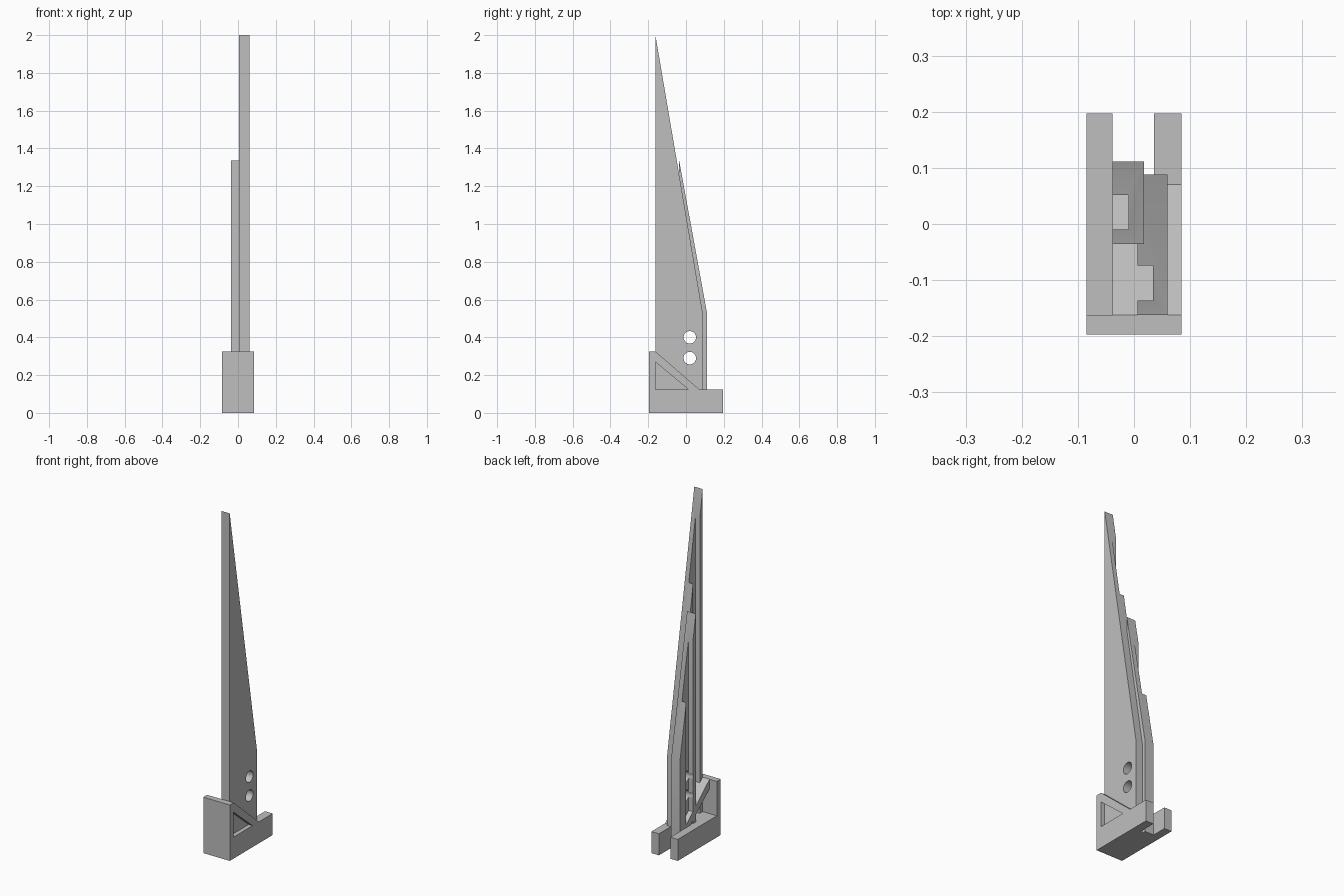
import bpy, bmesh, math
from mathutils import Matrix

cube = bpy.data.objects.get("Cube")
if cube:
    bpy.data.objects.remove(cube, do_unlink=True)

grey = bpy.data.materials.new("light_grey")
grey.use_nodes = True
grey.diffuse_color = (0.52, 0.52, 0.52, 1)
grey.node_tree.nodes["Principled BSDF"].inputs["Base Color"].default_value = grey.diffuse_color


def make_object(name, bm):
    bmesh.ops.recalc_face_normals(bm, faces=bm.faces)
    mesh = bpy.data.meshes.new(name)
    bm.to_mesh(mesh)
    bm.free()
    mesh.materials.append(grey)
    obj = bpy.data.objects.new(name, mesh)
    bpy.context.collection.objects.link(obj)
    return obj


def prism(name, x0, x1, profile):
    """Extrude a (y, z) profile along x."""
    bm = bmesh.new()
    face = bm.faces.new([bm.verts.new((x0, y, z)) for y, z in profile])
    side = bmesh.ops.extrude_face_region(bm, geom=[face])["geom"]
    verts = [v for v in side if isinstance(v, bmesh.types.BMVert)]
    bmesh.ops.translate(bm, verts=verts, vec=(x1 - x0, 0, 0))
    return make_object(name, bm)


def box(name, x0, x1, y0, y1, z0, z1):
    return prism(name, x0, x1, [(y0, z0), (y1, z0), (y1, z1), (y0, z1)])


def rod(name, y, z, radius):
    bm = bmesh.new()
    bmesh.ops.create_cone(bm, cap_ends=True, segments=40, radius1=radius, radius2=radius, depth=0.5,
                          matrix=Matrix.Translation((0, y, z)) @ Matrix.Rotation(math.pi / 2, 4, "Y"))
    return make_object(name, bm)


def cut(obj, cutters):
    for cutter in cutters:
        cutter.hide_render = True
        mod = obj.modifiers.new("cut", "BOOLEAN")
        mod.operation, mod.solver, mod.object = "DIFFERENCE", "EXACT", cutter
        bpy.context.view_layer.objects.active = obj
        bpy.ops.object.modifier_apply(modifier=mod.name)
        bpy.data.objects.remove(cutter, do_unlink=True)


HALF_W, HALF_L = 0.085, 0.197      # base half width and half length
FRONT, DECK, PLATE = -0.162, 0.125, 0.325
SLOT_L, SLOT_R = -0.038, 0.036     # slot between the rear rails

# L-shaped base with an open slot at the back
base = prism("base", -HALF_W, HALF_W,
             [(-HALF_L, 0), (HALF_L, 0), (HALF_L, DECK), (FRONT, DECK), (FRONT, PLATE), (-HALF_L, PLATE)])
cut(base, [box("slot_cutter", SLOT_L, SLOT_R, 0.07, 0.3, -0.1, 0.2)])

# Sloped brace with a triangular window
brace = prism("brace", SLOT_L, HALF_W, [(FRONT, DECK), (0.07, DECK), (FRONT, PLATE)])
cut(brace, [prism("window_cutter", -0.2, 0.2, [(FRONT, DECK), (0.012, DECK), (FRONT, 0.27)])])


def blade(name, x0, x1, y0, y1, top):
    """Tapered blade with a vertical groove on its -x face and two bolt holes."""
    obj = prism(name, x0, x1, [(y0, 0), (y1, 0), (y1, 0.53), (y0, top)])
    cut(obj, [box("groove_cutter", x0 - 0.05, x0 + 0.028, y0 + 0.026, y0 + 0.088, 0.06, 2.2)]
        + [rod("hole_cutter", 0.02, z, 0.033) for z in (0.29, 0.4)])
    bpy.ops.object.select_all(action="DESELECT")
    obj.select_set(True)
    bpy.ops.object.shade_smooth_by_angle(angle=math.radians(20))


blade("tall_blade", 0.006, 0.06, FRONT, 0.088, 2.0)
blade("short_blade", SLOT_L, 0.018, -0.036, 0.111, 1.335)
